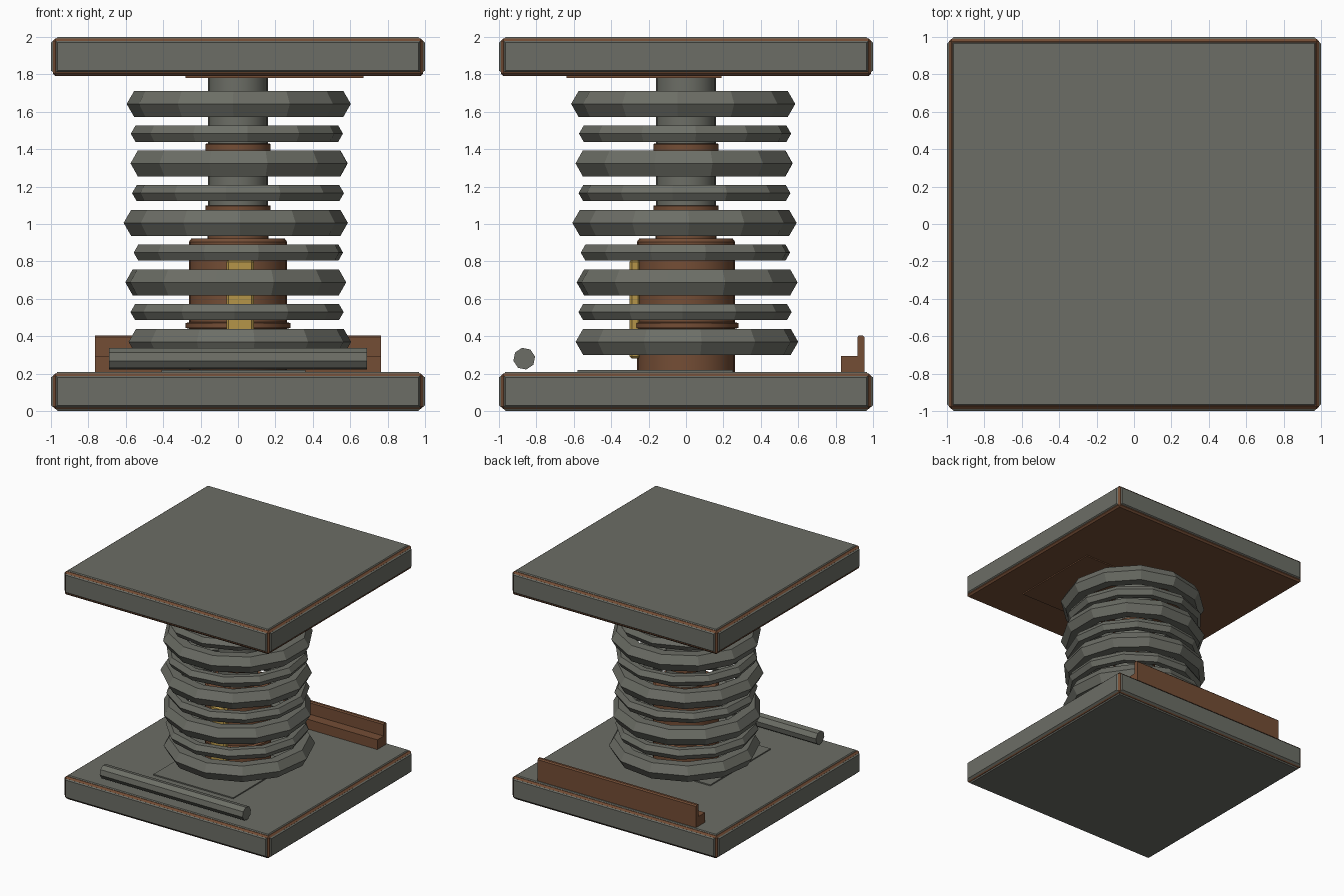
import bpy, bmesh, math
from mathutils import Matrix, Vector

if "Cube" in bpy.data.objects:
    bpy.data.objects.remove(bpy.data.objects["Cube"])


def material(name, rgb):
    m = bpy.data.materials.new(name)
    m.diffuse_color = (*rgb, 1)
    m.use_nodes = True
    m.node_tree.nodes["Principled BSDF"].inputs["Base Color"].default_value = m.diffuse_color
    return m


GREY = material("grey metal", (0.150, 0.155, 0.132))
BROWN = material("rust brown", (0.175, 0.075, 0.036))
YELLOW = material("brass yellow", (0.46, 0.30, 0.065))


def finish(name, bm, mat, smooth=False):
    bmesh.ops.recalc_face_normals(bm, faces=bm.faces)
    me = bpy.data.meshes.new(name)
    bm.to_mesh(me)
    bm.free()
    me.materials.append(mat)
    ob = bpy.data.objects.new(name, me)
    bpy.context.collection.objects.link(ob)
    if smooth:
        bpy.ops.object.select_all(action='DESELECT')
        ob.select_set(True)
        bpy.context.view_layer.objects.active = ob
        bpy.ops.object.shade_smooth_by_angle(angle=math.radians(30))
    return ob


def box(name, lo, hi, mat, bevel=0.0):
    bm = bmesh.new()
    bmesh.ops.create_cube(bm, size=1)
    for v in bm.verts:
        v.co = Vector([l + (c + 0.5) * (h - l) for c, l, h in zip(v.co, lo, hi)])
    if bevel:
        bmesh.ops.bevel(bm, geom=bm.edges[:], offset=bevel, segments=1, affect='EDGES')
    return finish(name, bm, mat)


def lathe(name, profile, mat, sides=24, smooth=True, closed=False, spin=0.0, at=(0, 0, 0)):
    """Revolve (radius, z) points around z; closed joins the profile into a ring."""
    bm = bmesh.new()
    rows = []
    for i in range(sides):
        a = spin + i * math.tau / sides
        rows.append([bm.verts.new((at[0] + r * math.cos(a), at[1] + r * math.sin(a), at[2] + z))
                     for r, z in profile])
    n = len(profile)
    for i in range(sides):
        p, q = rows[i], rows[(i + 1) % sides]
        for j in range(n if closed else n - 1):
            k = (j + 1) % n
            bm.faces.new((p[j], q[j], q[k], p[k]))
    if not closed:
        bm.faces.new([r[0] for r in rows])
        bm.faces.new([r[-1] for r in rows])
    return finish(name, bm, mat, smooth)


def panel(name, half_u, half_v, depth, matrix):
    """Raised panel with sloping borders; its face lies at local z = 0."""
    bm = bmesh.new()
    bmesh.ops.create_cube(bm, size=2)
    for v in bm.verts:
        grow = 0.012 if v.co.z < 0 else 0
        v.co = Vector((v.co.x * (half_u + grow), v.co.y * (half_v + grow),
                       -depth if v.co.z < 0 else 0))
    bm.transform(matrix)
    return finish(name, bm, GREY)


# Square end plates: brown core with raised grey panels
def end_plate(name, z0, z1, top, bottom):
    zm = (z0 + z1) / 2
    box(name + "_core", (-0.99, -0.99, z0 + 0.01 * bottom), (0.99, 0.99, z1 - 0.008 * top), BROWN, 0.014)
    for i in range(4):
        m = (Matrix.Translation((0, 0, zm)) @ Matrix.Rotation(i * math.pi / 2, 4, 'Z')
             @ Matrix.Translation((0, -1, 0)) @ Matrix.Rotation(math.pi / 2, 4, 'X'))
        panel(f"{name}_side_panel_{i + 1}", 0.965, 0.075, 0.016, m)
    if top:
        panel(name + "_top_panel", 0.965, 0.965, 0.016, Matrix.Translation((0, 0, z1)))
    if bottom:
        panel(name + "_bottom_panel", 0.965, 0.965, 0.016,
              Matrix.Translation((0, 0, z0)) @ Matrix.Rotation(math.pi, 4, 'X'))


end_plate("base_plate", 0.0, 0.21, True, True)
end_plate("top_plate", 1.79, 2.0, True, False)

# Thin mounting sheets on the inner faces
box("base_sheet", (-0.41, -0.58, 0.2), (0.36, 0.25, 0.22), GREY)
box("top_sheet", (-0.28, -0.64, 1.78), (0.67, 0.19, 1.8), BROWN)

# Central damper: wide brown sleeve, grey shaft, collars
lathe("sleeve", [(0.262, 0.2), (0.262, 0.44), (0.28, 0.445), (0.28, 0.47), (0.262, 0.475),
                 (0.262, 0.905), (0.25, 0.922)], BROWN)
lathe("shaft", [(0.16, 0.9), (0.16, 1.795)], GREY)
for i, (r, z0, z1) in enumerate([(0.162, 0.92, 0.94), (0.175, 1.07, 1.1), (0.175, 1.39, 1.43)]):
    lathe(f"collar_{i + 1}", [(r, z0), (r, z1 - 0.005), (r - 0.005, z1)], BROWN)

# Yellow strip on the front of the sleeve
box("front_strip", (-0.062, -0.302, 0.28), (0.085, -0.245, 0.81), YELLOW, 0.012)

# Spring coils: alternating thick and thin hexagonal-section rings, slightly uneven
centres = [(0.01, 0.005), (-0.005, -0.005), (-0.012, 0.006), (0.002, -0.003), (-0.012, -0.008),
           (0.0, -0.008), (0.006, -0.01), (-0.006, -0.005), (0.004, -0.015)]
for i, (cx, cy) in enumerate(centres):
    r = 0.08 if i % 2 == 0 else 0.05
    section = [(0.52 + r * math.cos(k * math.pi / 3), r * math.sin(k * math.pi / 3)) for k in range(6)]
    lathe(f"coil_{i + 1}", section, GREY, 12, False, True, 0.13 + i * 0.37, (cx, cy, 0.37 + i * 0.159))

# Loose rod along the front edge
rod = lathe("front_rod", [(0.059, -0.69), (0.059, 0.69)], GREY, 8, False, spin=0.2)
rod.data.transform(Matrix.Translation((0, -0.865, 0.28)) @ Matrix.Rotation(math.pi / 2, 4, 'Y'))

# Stepped rail along the back edge
bm = bmesh.new()
outline = [(0.83, 0.2), (0.955, 0.2), (0.955, 0.395), (0.945, 0.405), (0.925, 0.405),
           (0.917, 0.395), (0.917, 0.295), (0.83, 0.295)]
ends = [[bm.verts.new((x, y, z)) for y, z in outline] for x in (-0.765, 0.765)]
for e in ends:
    bm.faces.new(e)
for j in range(len(outline)):
    k = (j + 1) % len(outline)
    bm.faces.new((ends[0][j], ends[0][k], ends[1][k], ends[1][j]))
finish("back_rail", bm, BROWN)
